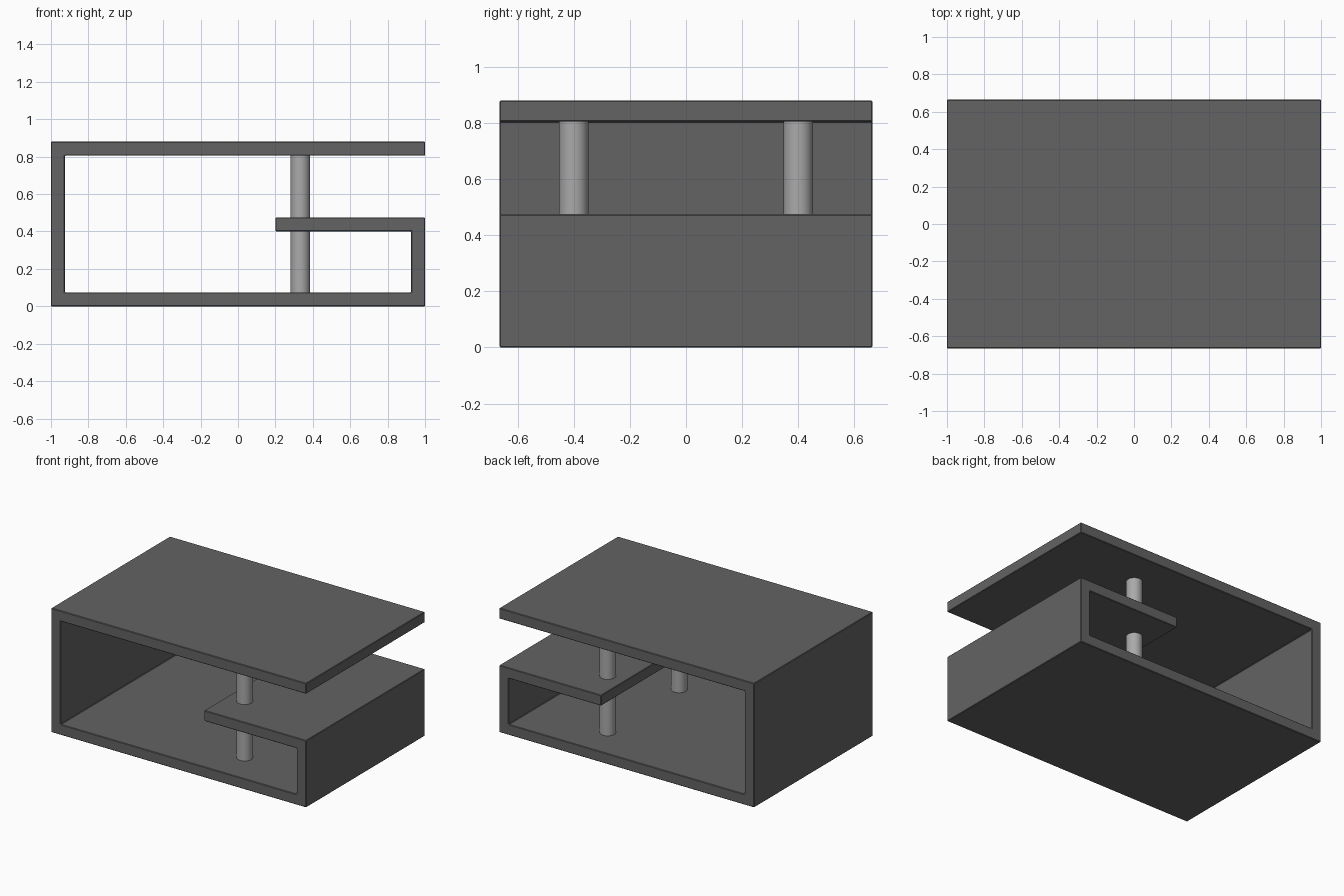
import bpy, bmesh, math

if "Cube" in bpy.data.objects:
    bpy.data.objects.remove(bpy.data.objects["Cube"])


def material(name, v):
    m = bpy.data.materials.new(name)
    m.diffuse_color = (v, v, v, 1)
    m.use_nodes = True
    m.node_tree.nodes["Principled BSDF"].inputs["Base Color"].default_value = m.diffuse_color
    return m


dark_grey = material("dark grey", 0.125)
light_grey = material("light grey", 0.40)

DEPTH = 1.33   # front to back
T = 0.075      # board thickness
H = 0.88       # overall height
SHELF = 0.475  # top of the inner shelf


def extrude_profile(name, points, depth, mat):
    bm = bmesh.new()
    face = bm.faces.new([bm.verts.new((x, -depth / 2, z)) for x, z in points])
    ext = bmesh.ops.extrude_face_region(bm, geom=[face])
    verts = [g for g in ext["geom"] if isinstance(g, bmesh.types.BMVert)]
    bmesh.ops.translate(bm, verts=verts, vec=(0, depth, 0))
    bmesh.ops.recalc_face_normals(bm, faces=bm.faces)
    me = bpy.data.meshes.new(name)
    bm.to_mesh(me)
    bm.free()
    me.materials.append(mat)
    ob = bpy.data.objects.new(name, me)
    bpy.context.collection.objects.link(ob)
    return ob


# Continuous folded board: top, left side, base, right side, inner shelf
profile = [(-1, 0), (1, 0), (1, SHELF), (0.2, SHELF), (0.2, SHELF - T),
           (1 - T, SHELF - T), (1 - T, T), (-1 + T, T),
           (-1 + T, H - T), (1, H - T), (1, H), (-1, H)]
frame = extrude_profile("table_frame", profile, DEPTH, dark_grey)
bev = frame.modifiers.new("edge_softening", "BEVEL")
bev.width = 0.004
bev.segments = 1

# Support poles running from base to top through the shelf
for side, y in (("front", -0.4), ("back", 0.4)):
    bpy.ops.mesh.primitive_cylinder_add(vertices=32, radius=0.052, depth=H - 2 * T,
                                        location=(0.333, y, H / 2))
    pole = bpy.context.object
    pole.name = side + "_pole"
    pole.data.materials.append(light_grey)
    bpy.ops.object.shade_smooth_by_angle(angle=math.radians(40))
